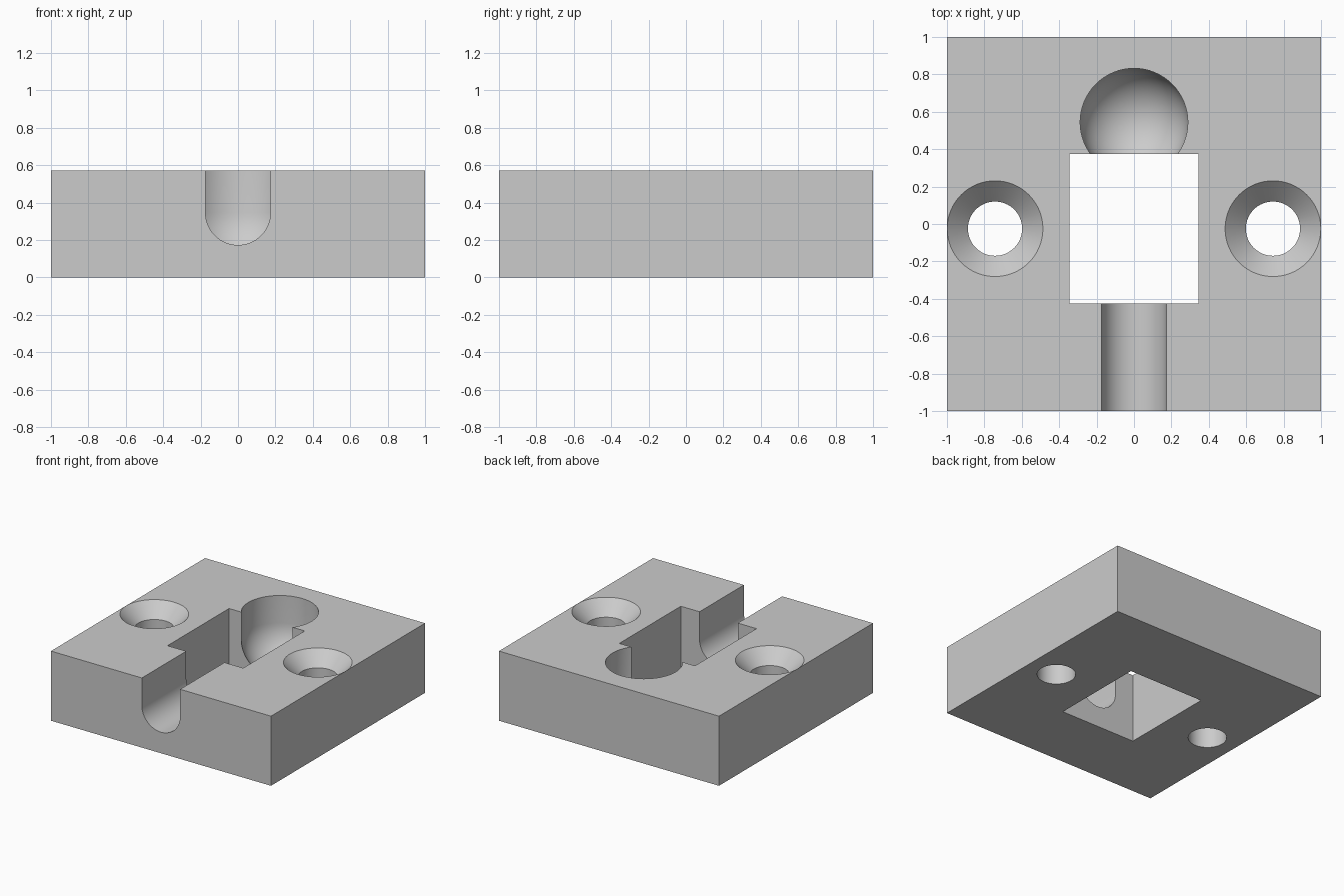
import bpy, bmesh
from math import sin, cos, pi, radians
from mathutils import Matrix

cube = bpy.data.objects.get("Cube")
if cube:
    bpy.data.objects.remove(cube)

HEIGHT = 0.572
TOP = HEIGHT + 0.1   # cutters stick out past the block

grey = bpy.data.materials.new("plain_grey")
grey.use_nodes = True
colour = (0.6, 0.6, 0.6, 1)
grey.diffuse_color = colour
grey.node_tree.nodes["Principled BSDF"].inputs["Base Color"].default_value = colour


def finish(name, bm):
    bmesh.ops.recalc_face_normals(bm, faces=bm.faces[:])
    mesh = bpy.data.meshes.new(name)
    bm.to_mesh(mesh)
    bm.free()
    mesh.materials.append(grey)
    obj = bpy.data.objects.new(name, mesh)
    bpy.context.collection.objects.link(obj)
    return obj


def box(name, low, high):
    bm = bmesh.new()
    bmesh.ops.create_cube(bm, size=1)
    for v in bm.verts:
        v.co = [(a + b) / 2 + c * (b - a) for a, b, c in zip(low, high, v.co)]
    return finish(name, bm)


def lathe(name, x, y, profile, steps=64):
    """Revolve (radius, z) points around a vertical axis."""
    bm = bmesh.new()
    verts = [bm.verts.new((r, 0, z)) for r, z in profile]
    edges = [bm.edges.new(pair) for pair in zip(verts, verts[1:])]
    bmesh.ops.spin(bm, geom=verts + edges, cent=(0, 0, 0), axis=(0, 0, 1),
                   angle=2 * pi, steps=steps)
    bmesh.ops.remove_doubles(bm, verts=bm.verts[:], dist=1e-4)
    bmesh.ops.transform(bm, matrix=Matrix.Translation((x, y, 0)), verts=bm.verts[:])
    return finish(name, bm)


def arc(radius, z, start, end, steps):
    angles = [start + (end - start) * i / steps for i in range(steps + 1)]
    return [(radius * cos(a), z + radius * sin(a)) for a in angles]


# Main block
block = box("block", (-1, -1, 0), (1, 1, HEIGHT))

# Square window through the middle
cutters = [box("window_cutter", (-0.344, -0.424, -0.1), (0.344, 0.375, TOP))]

# Round-bottomed slot running out of the front
slot = bmesh.new()
outline = [(0.174, TOP)] + arc(0.174, 0.347, 0, -pi, 32) + [(-0.174, TOP)]
face = slot.faces.new([slot.verts.new((x, -1.1, z)) for x, z in outline])
ends = bmesh.ops.extrude_face_region(slot, geom=[face])["geom"]
bmesh.ops.translate(slot, vec=(0, 0.9, 0),
                    verts=[v for v in ends if isinstance(v, bmesh.types.BMVert)])
cutters.append(finish("slot_cutter", slot))

# Ball pocket: hemispherical floor under a straight round wall
ball = arc(0.288, 0.347, -pi / 2, 0, 16)
cutters.append(lathe("pocket_cutter", 0, 0.544, ball + [(0.288, TOP), (0, TOP)]))

# Countersunk screw holes
for side, name in ((1, "left"), (-1, "right")):
    cutters.append(lathe(name + "_screw_cutter", side * 0.743, -0.025, [
        (0, -0.1), (0.145, -0.1), (0.145, HEIGHT - 0.112),
        (0.256, HEIGHT), (0.256, TOP), (0, TOP)]))

# Cut the block and discard the cutters
bpy.ops.object.select_all(action="DESELECT")
block.select_set(True)
bpy.context.view_layer.objects.active = block
for cutter in cutters:
    cutter.hide_render = True
    mod = block.modifiers.new(cutter.name, "BOOLEAN")
    mod.operation = "DIFFERENCE"
    mod.solver = "EXACT"
    mod.object = cutter
    bpy.ops.object.modifier_apply(modifier=mod.name)
    bpy.data.objects.remove(cutter)

bpy.ops.object.shade_smooth_by_angle(angle=radians(30))
